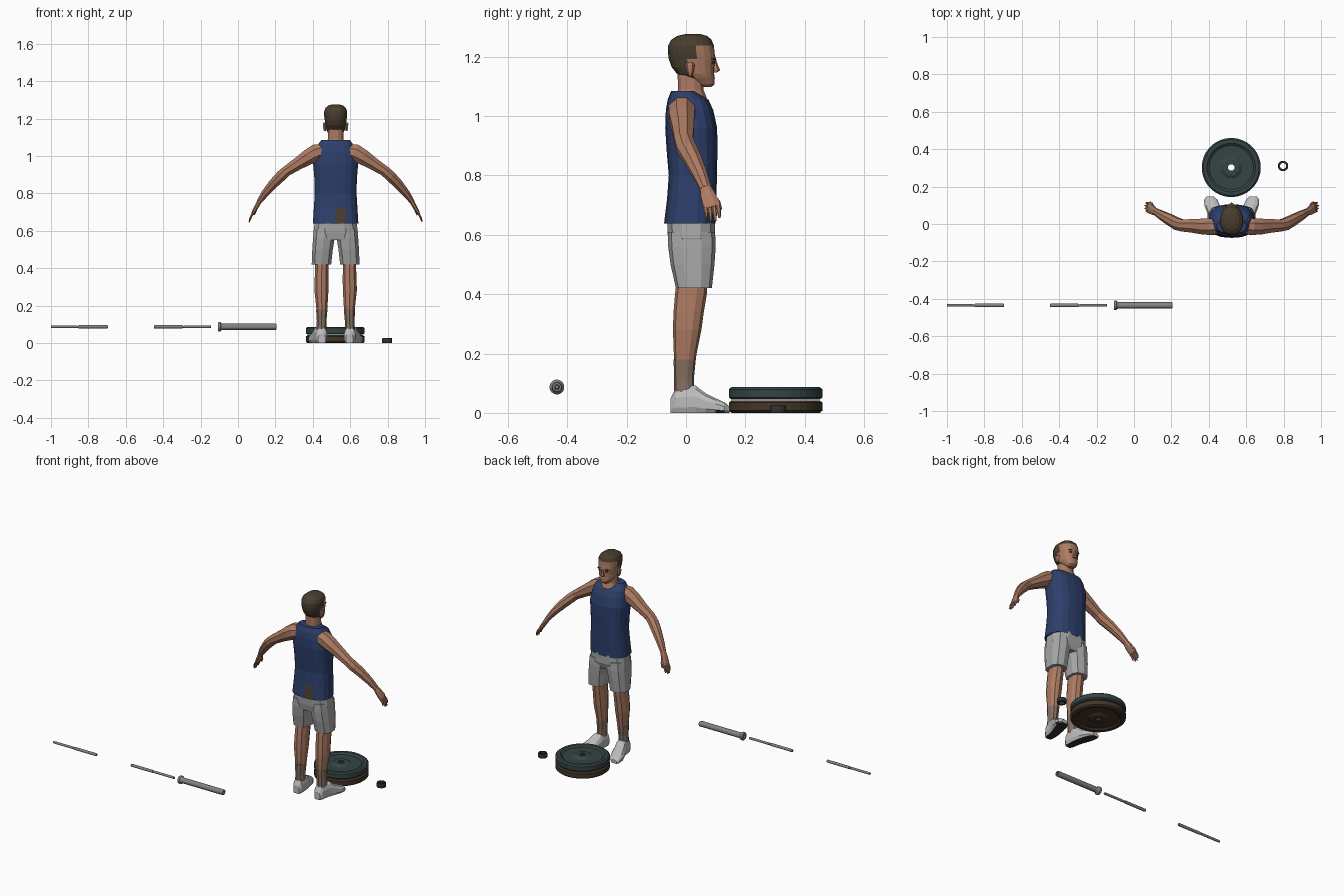
import bpy, bmesh, math
from mathutils import Vector

CX = 0.522  # body centre line


def mat(name, r, g, b):
    m = bpy.data.materials.new(name)
    m.diffuse_color = (r, g, b, 1)
    return m


SKIN = mat("skin tan", .42, .20, .125)
SHIRT = mat("navy blue", .026, .05, .15)
SHORTS = mat("mid grey", .38, .38, .38)
HAIR = mat("dark brown", .065, .048, .028)
SHOE = mat("light grey", .50, .50, .50)
SOLE = mat("near black", .03, .03, .032)
SOCK = mat("grey brown", .24, .16, .12)
GREEN = mat("dark green grey", .035, .058, .057)
BROWN = mat("plate brown", .055, .036, .02)
METAL = mat("steel grey", .22, .225, .225)


def finish(bm, name, mats, rule=None):
    bmesh.ops.recalc_face_normals(bm, faces=bm.faces)
    if rule:
        for f in bm.faces:
            f.material_index = rule(f.calc_center_median(), f.normal)
    me = bpy.data.meshes.new(name)
    bm.to_mesh(me)
    bm.free()
    for m in mats:
        me.materials.append(m)
    ob = bpy.data.objects.new(name, me)
    bpy.context.collection.objects.link(ob)
    return ob


def skin_rings(bm, rings, closed=False):
    """Bridge equal rings of points; cap the ends or join them into a loop."""
    vs = [[bm.verts.new(p) for p in r] for r in rings]
    n = len(vs[0])
    pairs = list(zip(vs, vs[1:])) + ([(vs[-1], vs[0])] if closed else [])
    for a, b in pairs:
        for i in range(n):
            j = (i + 1) % n
            bm.faces.new((a[i], a[j], b[j], b[i]))
    if not closed:
        bm.faces.new(vs[0])
        bm.faces.new(vs[-1])


def oval(c, u, v, n, p=2.0):
    """Superellipse ring around c with half axes u and v."""
    c, u, v = Vector(c), Vector(u), Vector(v)
    pts = []
    for i in range(n):
        t = 2 * math.pi * (i + .5) / n
        k, s = math.cos(t), math.sin(t)
        pts.append(c + u * math.copysign(abs(k) ** (2 / p), k)
                   + v * math.copysign(abs(s) ** (2 / p), s))
    return pts


def stack(name, rows, mats, x=CX, n=12, p=2.3, rule=None):
    """Loft of level ovals; rows are (z, back y, front y, half width, x shift)."""
    bm = bmesh.new()
    skin_rings(bm, [oval((x + (r[4] if len(r) > 4 else 0), (r[1] + r[2]) / 2, r[0]),
                         (r[3], 0, 0), (0, (r[2] - r[1]) / 2, 0), n, p) for r in rows])
    return finish(bm, name, mats, rule)


def limb(name, rows, s, mats, n=8):
    """Tube along a path on side s; rows are (dx, y, z, thickness, depth)."""
    pts = [Vector((CX + s * r[0], r[1], r[2])) for r in rows]
    rings = []
    for i, r in enumerate(rows):
        d = (pts[min(i + 1, len(pts) - 1)] - pts[max(i - 1, 0)]).normalized()
        u = d.cross(Vector((0, 1, 0))).normalized()
        rings.append(oval(pts[i], u * r[3], u.cross(d).normalized() * r[4], n))
    bm = bmesh.new()
    skin_rings(bm, rings)
    return finish(bm, name, mats)


def lathe(name, prof, origin, mats, n=40, axis='Z', closed=True):
    """Spin a profile of (radius, height) around an axis."""
    bm = bmesh.new()
    o = Vector(origin)
    rings = []
    for r, h in prof:
        if axis == 'Z':
            rings.append(oval(o + Vector((0, 0, h)), (r, 0, 0), (0, r, 0), n))
        else:
            rings.append(oval(o + Vector((h, 0, 0)), (0, r, 0), (0, 0, r), n))
    skin_rings(bm, rings, closed)
    return finish(bm, name, mats)


# --- head, with hair on crown and back ---
def hair_rule(c, nrm):
    return 1 if c.z > 1.235 or (c.z > 1.135 and c.y < .022) or (c.z > 1.19 and c.y < .045) else 0


stack("head", [(1.098, .05, .085, .018), (1.107, .03, .096, .03), (1.13, -.01, .097, .045),
               (1.142, -.03, .095, .051), (1.165, -.048, .096, .055), (1.192, -.058, .1, .059),
               (1.215, -.061, .096, .062), (1.238, -.06, .094, .062), (1.257, -.05, .086, .055),
               (1.27, -.03, .072, .04), (1.276, -.005, .05, .02)],
      [SKIN, HAIR], n=18, rule=hair_rule)
stack("nose", [(1.147, .085, .104, .011), (1.155, .085, .115, .012), (1.17, .085, .108, .008),
               (1.19, .085, .102, .005)], [SKIN], n=6)
for s in (-1, 1):
    stack("ear", [(1.135, .008, .02, .006), (1.15, .002, .026, .01), (1.172, -.004, .03, .011),
                  (1.18, .004, .024, .007)], [SKIN], x=CX + s * .058, n=6)
    # eyes and brows as thin plates set in the face
    stack("eye", [(1.178, .08, .0975, .009), (1.184, .08, .098, .009)], [SOLE], x=CX + s * .023, n=6)
    stack("eyebrow", [(1.191, .08, .1005, .014), (1.196, .08, .1005, .013)], [HAIR], x=CX + s * .024, n=6)
stack("neck", [(1.03, -.035, .08, .062), (1.065, -.035, .07, .052), (1.09, -.028, .06, .043),
               (1.15, -.03, .06, .042)], [SKIN])

# --- sleeveless shirt, with a small dark patch low on the back ---
stack("shirt", [(.638, -.074, .1, .123), (.72, -.064, .103, .118), (.80, -.058, .104, .113),
                (.88, -.065, .106, .115), (.96, -.07, .105, .122), (1.02, -.068, .092, .112),
                (1.055, -.062, .076, .1), (1.085, -.05, .03, .078)],
      [SHIRT, HAIR], n=18, p=2.6,
      rule=lambda c, nr: 1 if c.y < -.05 and .65 < c.z < .7 and abs(c.x - CX - .02) < .025 else 0)

# --- shorts ---
stack("shorts_seat", [(.55, -.055, .085, .115), (.59, -.063, .1, .122), (.65, -.066, .1, .114)],
      [SHORTS], p=2.8)

for s in (-1, 1):
    stack("shorts_leg", [(.42, -.034, .087, .054, s * .076), (.5, -.052, .096, .057, s * .07),
                         (.56, -.06, .1, .06, s * .063), (.61, -.06, .098, .055, s * .062)],
          [SHORTS], n=10, p=2.6)

    # leg and ankle sock
    stack("leg", [(.46, -.03, .073, .036, s * .074), (.40, -.037, .07, .037, s * .074),
                  (.34, -.042, .06, .039, s * .075), (.28, -.044, .052, .039, s * .076),
                  (.2, -.041, .036, .032, s * .074), (.12, -.037, .023, .025, s * .074),
                  (.06, -.037, .023, .025, s * .075)], [SKIN], n=10)
    stack("sock", [(.07, -.04, .028, .028, s * .076), (.12, -.04, .027, .027, s * .075),
                   (.18, -.042, .033, .032, s * .074)], [SOCK], n=10)

    # shoe, toes turned out, flat dark sole
    bm = bmesh.new()
    rings = []
    for y, dx, w, h in [(-.052, .074, .02, .05), (-.035, .075, .031, .084), (.015, .08, .035, .094),
                        (.032, .084, .037, .094), (.065, .093, .041, .068), (.1, .104, .043, .05),
                        (.13, .112, .036, .036), (.147, .115, .02, .022)]:
        ring = oval((CX + s * dx, y, h * .4), (w, 0, 0), (0, 0, h * .6), 12, 2.4)
        for q in ring:
            q.z = max(q.z, 0)
        rings.append(ring)
    skin_rings(bm, rings)
    finish(bm, "shoe", [SHOE, SOLE], lambda c, nr: 1 if nr.z < -.7 and c.z < .01 else 0)

    # arm hanging out to the side, bent slightly forward
    limb("arm", [(.06, -.012, 1.03, .04, .04), (.105, -.014, 1.017, .05, .048),
                 (.145, -.014, .995, .045, .046), (.2, -.01, .96, .036, .04),
                 (.262, -.008, .92, .03, .034), (.29, .0, .895, .031, .035),
                 (.33, .022, .855, .028, .032), (.375, .047, .803, .022, .026),
                 (.408, .066, .757, .015, .02)], s, [SKIN])
    limb("palm", [(.405, .064, .762, .014, .019), (.418, .072, .738, .013, .026),
                  (.436, .084, .705, .011, .03), (.442, .088, .692, .009, .028)], s, [SKIN])
    for k in range(4):
        o = (k - 1.5) * .0145
        tip = .038 if k in (1, 2) else .03
        limb("finger", [(.439, .086 + o, .698, .007, .008), (.439 + tip * .42, .09 + o, .698 - tip * .7, .006, .007),
                        (.439 + tip * .62, .091 + o, .698 - tip * 1.35, .004, .004)], s, [SKIN], n=6)
    limb("thumb", [(.418, .085, .737, .009, .01), (.428, .108, .71, .008, .008),
                   (.436, .117, .685, .004, .005)], s, [SKIN], n=6)

# --- two stacked weight plates with raised rims and octagonal hubs ---
half = [(.05, .55), (.118, .55), (.13, 1), (.149, 1), (.158, .65)]
hub = [(.018, 1), (.045, 1), (.064, .5)]
for name, z, m in (("lower_plate", .021, BROWN), ("upper_plate", .066, GREEN)):
    for part, prof, n in ((name, half, 40), (name + "_hub", hub, 8)):
        pts = [(r, h * .021) for r, h in prof]
        pts += [(r, -h) for r, h in reversed(pts)]
        lathe(part, pts, (.52, .302, z), [m], n)

# --- loose locking collar on the ground ---
lathe("locking_collar", [(.016, 0), (.027, 0), (.028, .013), (.026, .026), (.016, .026)],
      (.797, .31, 0), [SOLE], 20)

# --- bar pieces laid out in line ---
BAR = (0, -.435, .087)
for a, b, r in ((-1, -.86, .0075), (-.855, -.695, .009), (-.45, -.295, .009), (-.29, -.145, .0075)):
    lathe("bar_section", [(r * .8, a), (r, a + .004), (r, b - .004), (r * .8, b)],
          BAR, [METAL], 12, 'X', False)
for a, b in ((-.862, -.853), (-.297, -.288)):
    lathe("bar_joint", [(.0055, a), (.0055, b)], BAR, [METAL], 12, 'X', False)
lathe("bar_sleeve", [(.009, -.108), (.023, -.108), (.025, -.104), (.025, -.094), (.019, -.088),
                     (.017, -.08), (.017, .2), (.015, .205), (.009, .205)], BAR, [METAL], 20, 'X')
